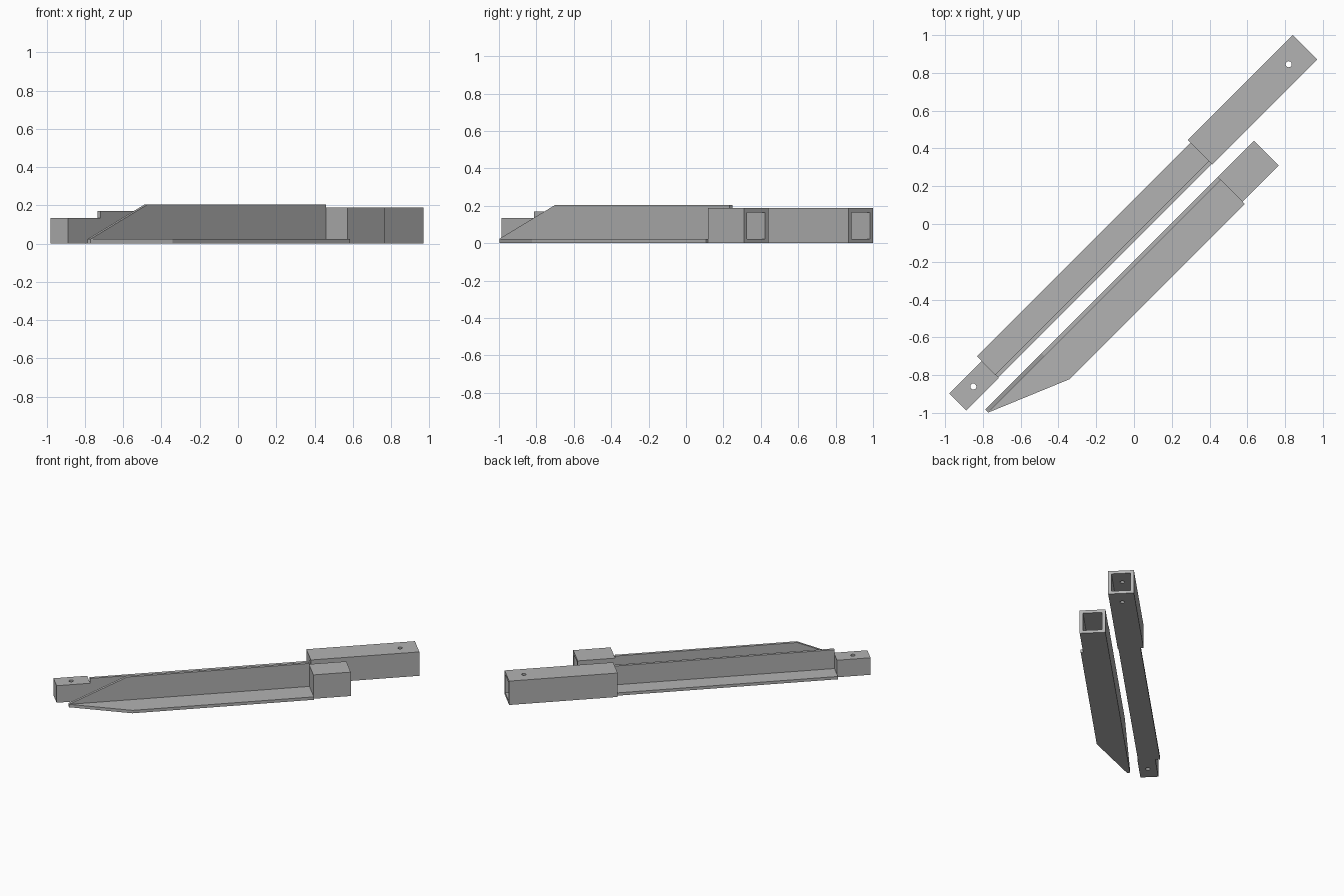
import bpy, bmesh, math

if "Cube" in bpy.data.objects:
    bpy.data.objects.remove(bpy.data.objects["Cube"])

TURN = math.radians(45)   # both parts lie along the diagonal
WALL = 0.023

steel = bpy.data.materials.new("plain_grey")
steel.diffuse_color = (0.45, 0.45, 0.45, 1)
steel.use_nodes = True
steel.node_tree.nodes["Principled BSDF"].inputs["Base Color"].default_value = steel.diffuse_color


def make_object(name, bm):
    bmesh.ops.recalc_face_normals(bm, faces=bm.faces)
    me = bpy.data.meshes.new(name)
    bm.to_mesh(me)
    bm.free()
    me.materials.append(steel)
    ob = bpy.data.objects.new(name, me)
    ob.rotation_euler.z = TURN
    bpy.context.collection.objects.link(ob)
    return ob


def prism(name, points, push):
    """Extrude a closed polygon along the vector push."""
    bm = bmesh.new()
    face = bm.faces.new([bm.verts.new(p) for p in points])
    new = bmesh.ops.extrude_face_region(bm, geom=[face])["geom"]
    bmesh.ops.translate(bm, vec=push,
                        verts=[g for g in new if isinstance(g, bmesh.types.BMVert)])
    return make_object(name, bm)


def box(name, u, v, h):
    pts = [(u[0], v[0], 0), (u[1], v[0], 0), (u[1], v[1], 0), (u[0], v[1], 0)]
    return prism(name, pts, (0, 0, h))


def socket(name, u, v, h):
    """Square tube, open at the far end and closed at the near end."""
    ua, ub = u
    ring = lambda x, d: [(x, v[0] + d, d), (x, v[1] - d, d),
                         (x, v[1] - d, h - d), (x, v[0] + d, h - d)]
    bm = bmesh.new()
    loops = [[bm.verts.new(p) for p in ring(x, d)]
             for x, d in ((ua, 0), (ub, 0), (ub, WALL), (ua + WALL, WALL))]
    for a, b in zip(loops, loops[1:]):
        for i in range(4):
            j = (i + 1) % 4
            bm.faces.new((a[i], a[j], b[j], b[i]))
    bm.faces.new(loops[0])
    bm.faces.new(loops[-1])
    return make_object(name, bm)


def drill(ob, u, v, r=0.016):
    """Vertical pin hole right through an object."""
    pts = [(u + r * math.cos(k * math.tau / 24), v + r * math.sin(k * math.tau / 24), -0.1)
           for k in range(24)]
    cutter = prism(ob.name + "_hole_cutter", pts, (0, 0, 0.5))
    cutter.hide_render = True
    cutter.display_type = 'WIRE'
    mod = ob.modifiers.new("pin_hole", 'BOOLEAN')
    mod.operation = 'DIFFERENCE'
    mod.solver = 'EXACT'
    mod.object = cutter


# Rear part: L-shaped rail, large socket and small end block
prism("rear_rail",
      [(-1.083, -0.066, 0), (-1.083, 0.092, 0), (-1.083, 0.092, 0.022),
       (-1.083, -0.044, 0.022), (-1.083, -0.044, 0.17), (-1.083, -0.066, 0.17)],
      (1.083 + 0.515, 0, 0))
drill(socket("rear_socket", (0.515, 1.301), (-0.071, 0.113), 0.188), 1.177, 0.019)
drill(box("rear_end_block", (-1.326, -1.083), (-0.070, 0.058), 0.134), -1.21, -0.007)

# Front part: pointed L-shaped rail made of an upright and a floor plate, plus socket
prism("front_rail_upright",
      [(-1.252, -0.138, 0), (0.489, -0.138, 0), (0.489, -0.138, 0.204),
       (-0.83, -0.138, 0.204), (-1.252, -0.138, 0.023)],
      (0, -0.022, 0))
prism("front_rail_floor",
      [(-1.252, -0.160, 0), (0.489, -0.160, 0), (0.489, -0.339, 0), (-0.824, -0.339, 0)],
      (0, 0, 0.023))
socket("front_socket", (0.489, 0.760), (-0.322, -0.138), 0.188)
